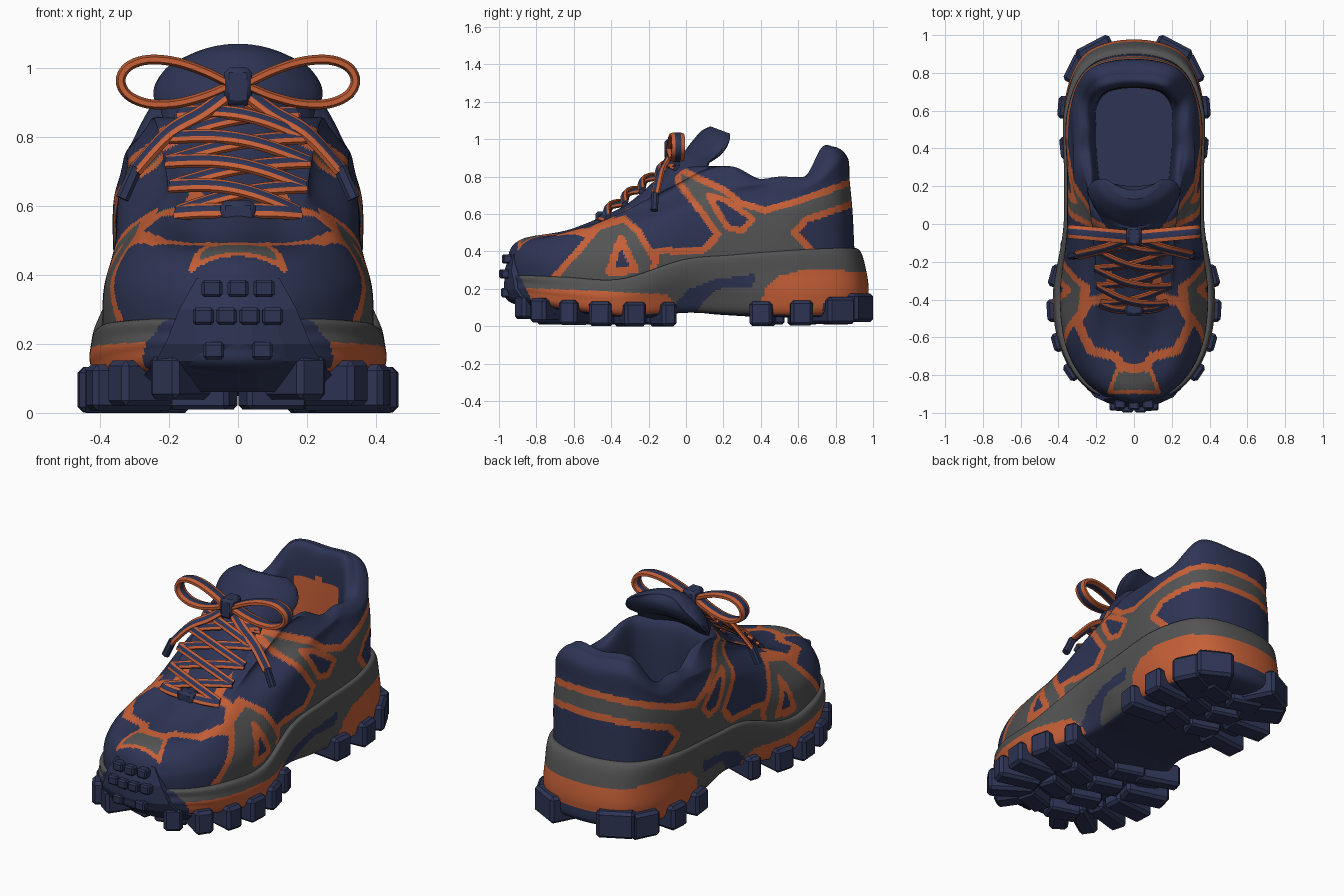
import bpy, bmesh, math
from mathutils import Vector, Matrix

if "Cube" in bpy.data.objects:
    bpy.data.objects.remove(bpy.data.objects["Cube"])

NAVY, ORANGE, GREY = 0, 1, 2
mats = []
for name, c in (("navy", (.027, .035, .09)), ("orange", (.56, .115, .038)), ("grey", (.088, .088, .088))):
    m = bpy.data.materials.new(name)
    m.diffuse_color = (*c, 1)
    m.use_nodes = True
    m.node_tree.nodes["Principled BSDF"].inputs["Base Color"].default_value = m.diffuse_color
    mats.append(m)


def finish(name, bm, smooth=True):
    bmesh.ops.recalc_face_normals(bm, faces=bm.faces)
    me = bpy.data.meshes.new(name)
    bm.to_mesh(me)
    bm.free()
    for m in mats:
        me.materials.append(m)
    ob = bpy.data.objects.new(name, me)
    bpy.context.collection.objects.link(ob)
    if smooth:
        bpy.ops.object.select_all(action='DESELECT')
        ob.select_set(True)
        bpy.context.view_layer.objects.active = ob
        bpy.ops.object.shade_smooth_by_angle(angle=math.radians(40))


def spline(a, b, c, d, t):
    return b + (c - a) * (.5 * t) + (a * 2 - b * 5 + c * 4 - d) * (.5 * t * t) + (b * 3 - a - c * 3 + d) * (.5 * t ** 3)


def smooth_path(pts, n, closed=False):
    k, out = len(pts), []
    for i in range(k if closed else k - 1):
        q = [pts[j % k] if closed else pts[max(0, min(k - 1, j))] for j in range(i - 1, i + 3)]
        out += [spline(*q, s / n) for s in range(n)]
    return out if closed else out + [pts[-1]]


def ring(heel, toe, rear, waist, ball, zh, zr, zw, zb, zt):
    """Foot-shaped closed outline from heel and toe ends, three half widths and five heights."""
    f = (0, .038, .17, .355, .5, .68, .84, .95, 1)
    w = (0, .7 * rear, rear, (rear + waist) / 2, waist, ball, .91 * ball, .57 * ball, 0)
    z = (zh, zh, zr, (zr + zw) / 2, zw, zb, (zb + zt) / 2, zt, zt)
    half = [Vector((x, heel + (toe - heel) * t, h)) for t, x, h in zip(f, w, z)]
    return half + [Vector((-p.x, p.y, p.z)) for p in half[-2:0:-1]]


def skin(bm, loops):
    """Quads between successive closed loops, capped; returns faces by row."""
    vs = [[bm.verts.new(p) for p in l] for l in loops]
    n, rows = len(vs[0]), []
    for a, b in zip(vs, vs[1:]):
        rows.append([bm.faces.new((a[i], a[(i + 1) % n], b[(i + 1) % n], b[i])) for i in range(n)])
    bm.faces.new(vs[0])
    bm.faces.new(vs[-1])
    return rows


def loft(bm, rings, around, up):
    dense = [smooth_path(r, around, True) for r in rings]
    return skin(bm, list(zip(*[smooth_path(list(c), up) for c in zip(*dense)])))


def inside_and_distance(poly, x, y):
    inside, best = False, 9
    if not (min(p[0] for p in poly) - .03 < x < max(p[0] for p in poly) + .03):
        return inside, best
    for (ax, ay), (bx, by) in zip(poly, poly[1:] + poly[:1]):
        if (ay > y) != (by > y) and x < (bx - ax) * (y - ay) / (by - ay) + ax:
            inside = not inside
        dx, dy = bx - ax, by - ay
        t = max(0, min(1, ((x - ax) * dx + (y - ay) * dy) / (dx * dx + dy * dy)))
        best = min(best, math.hypot(x - ax - t * dx, y - ay - t * dy))
    return inside, best


def paint(face, layers, base):
    """Panels with orange piping, laid out in side or top projection."""
    c, col = face.calc_center_median(), base
    for plane, poly, fill, border in layers:
        if plane == "top" and c.z < .36:
            continue
        hit, d = inside_and_distance(poly, *((c.y, c.z) if plane == "side" else (abs(c.x), c.y)))
        col = ORANGE if d < border else fill if hit else col
    face.material_index = col


# Upper: outer wall, padded collar, lining and insole in one loft
outer = [ring(.91, -.95, .33, .33, .39, .2, .2, .2, .2, .2),
         ring(.9, -.955, .35, .355, .385, .42, .42, .42, .38, .36),
         ring(.89, -.88, .355, .345, .31, .62, .6, .6, .53, .465),
         ring(.875, -.6, .335, .31, .22, .78, .7, .71, .67, .525),
         ring(.865, -.24, .315, .315, .235, .9, .77, .765, .82, .69),
         ring(.8, -.04, .27, .27, .25, .95, .81, .79, .85, .85)]
lining = [ring(.73, .075, .22, .22, .21, .9, .75, .74, .8, .8),
          ring(.72, .085, .2, .2, .19, .42, .42, .42, .42, .42)]

brace = [(-.47, .53), (-.33, .575), (-.25, .5), (-.08, .2), (-.76, .2), (-.58, .4)]
brace_window = [(-.41, .29), (-.27, .3), (-.35, .47)]
quarter = [(-.05, .85), (.07, .79), (.2, .73), (.29, .66), (.42, .62), (.6, .67), (.88, .77), (1.3, .79), (1.3, .1),
           (-.2, .1), (-.16, .4), (.1, .41), (.17, .49), (.06, .64), (-.04, .77)]
heel_panel = [(.58, .5), (.64, .57), (.88, .65), (1.3, .67), (1.3, .36), (.72, .36)]
side_window = [(.12, .7), (.2, .68), (.355, .575), (.3, .51), (.22, .53)]
toe_plate = [(-.2, -.72), (.07, -.72), (.13, -.89), (-.2, -.89)]
vamp = [(-.3, -.76), (.06, -.76), (.1, -.7), (.23, -.67), (.3, -.52), (.24, -.41), (.14, -.39), (.1, -.2), (-.3, -.2)]
panels = [("side", brace, GREY, .018), ("side", brace_window, NAVY, .02), ("side", quarter, GREY, .018),
          ("side", heel_panel, NAVY, .018), ("side", side_window, NAVY, .016),
          ("top", toe_plate, GREY, .01), ("top", vamp, NAVY, .024)]
bm = bmesh.new()
UP = 18
for r, row in enumerate(loft(bm, outer + lining, 28, UP)):
    for f in row:
        if r < 5 * UP:
            paint(f, panels, NAVY)
        else:
            c = f.calc_center_median()
            if c.y > .5 and abs(c.x) < .14 and .54 < c.z < .8:
                f.material_index = ORANGE
finish("upper", bm)

# Midsole, pinched under the arch
edge = ring(.975, -.97, .365, .325, .425, .16, .16, .16, .14, .19)
layers = [ring(.6, -.6, .2, .18, .24, .05, .05, .075, .045, .06),
          ring(.93, -.92, .33, .28, .39, .06, .06, .08, .06, .12),
          edge,
          ring(.965, -.965, .365, .365, .425, .29, .29, .27, .2, .23),
          ring(.925, -.96, .365, .37, .41, .41, .4, .35, .25, .27),
          ring(.84, -.86, .32, .32, .36, .41, .4, .35, .25, .27)]
heel_band = [(.38, .02), (.42, .2), (.5, .27), (.62, .3), (1.3, .29), (1.3, .02)]
heel_tread = [(.72, .02), (.74, .14), (1.3, .16), (1.3, .02)]
front_band = [(-1, .02), (-1, .21), (-.6, .195), (-.3, .18), (-.1, .17), (-.04, .1), (0, .02)]
arch = [(-.06, .12), (.02, .2), (.15, .25), (.37, .28), (.36, .21), (.17, .2), (.1, .14), (.05, .06), (-.02, .02)]
sole_panels = [("side", heel_band, ORANGE, 0), ("side", heel_tread, NAVY, 0),
               ("side", front_band, ORANGE, 0), ("side", arch, NAVY, 0)]
bm = bmesh.new()
for r, row in enumerate(loft(bm, layers, 24, 10)):
    for f in row:
        paint(f, sole_panels, GREY)
        c = f.calc_center_median()
        if r < 10 or c.y < -.83 - .5 * (c.z - .15):
            f.material_index = NAVY
finish("midsole", bm)


def block(bm, loc, size, turn=0, bevel=.012):
    part = bmesh.new()
    bmesh.ops.create_cube(part, size=1)
    bmesh.ops.scale(part, vec=size, verts=part.verts)
    bmesh.ops.bevel(part, geom=part.edges[:], offset=bevel, segments=1, affect='EDGES')
    bmesh.ops.transform(part, matrix=Matrix.Translation(loc) @ Matrix.Rotation(turn, 4, 'Z'), verts=part.verts)
    me = bpy.data.meshes.new("tmp")
    part.to_mesh(me)
    part.free()
    bm.from_mesh(me)
    bpy.data.meshes.remove(me)


# Outsole lugs set square to the sole edge, lifting towards heel and toe
bm = bmesh.new()
rim = smooth_path(edge, 24, True)[:8 * 24]
for y, w in ((-.89, .1), (-.78, .1), (-.63, .1), (-.46, .12), (-.27, .12), (-.1, .08), (.41, .12), (.62, .12), (.82, .16), (.93, .2)):
    i = min(range(1, len(rim) - 1), key=lambda k: abs(rim[k].y - y))
    t = (rim[i + 1] - rim[i - 1]).normalized()
    z0, z1 = (.07 if y < 0 else .035) * abs(y) ** 5, .13 + .06 * y ** 4
    for s in (1, -1):
        n = Vector((-t.y * s, t.x, 0)).normalized()
        p = Vector((rim[i].x * s, rim[i].y, (z0 + z1) / 2)) - n * (.12 if y < -.85 else .09)
        block(bm, p, (.25, w, z1 - z0), math.atan2(n.y, n.x), .016)
# Inner tread blocks
for y in (-.72, -.54, -.36, -.18, .45, .63, .8):
    for s in (1, -1):
        block(bm, (s * .1, y, .05), (.18, .11, .08), s * .3)
finish("outsole_lugs", bm, False)

# Toe bumper: tapered shield with grip studs
bm = bmesh.new()
shield = []
for z, w, y in ((.06, .31, -.84), (.15, .24, -.955), (.2, .21, -.975), (.3, .17, -.972), (.39, .12, -.94)):
    front = [Vector((w * t, y + 1.35 * (w * t) ** 2, z)) for t in (-1, -.6, -.2, .2, .6, 1)]
    shield.append(front + [Vector((w, -.7, z)), Vector((-w, -.7, z))])
skin(bm, shield)
for z, y, count, gap in ((.36, -.96, 3, .075), (.28, -.975, 4, .067), (.18, -.97, 2, .14)):
    for k in range(count):
        x = (k - (count - 1) / 2) * gap
        block(bm, (x, y + 1.2 * x * x, z), (.06, .05, .05), 0, .008)
finish("toe_bumper", bm, False)

# Padded tongue: y, z, half width, half thickness, with edges wrapping back
bm = bmesh.new()
tongue = [(-.52, .5, .1, .02), (-.25, .66, .15, .035), (-.02, .86, .2, .05),
          (.09, .95, .245, .085), (.14, 1.02, .215, .075), (.155, 1.06, .15, .03)]
loops = []
for y, z, w, t in smooth_path([Vector(p) for p in tongue], 7):
    bend = .1 * max(0, min(1, (z - .5) / .4))
    loop = []
    for i in range(28):
        a = math.tau * i / 28
        off = t * math.sin(a) - bend * math.cos(a) ** 2
        loop.append((w * math.cos(a), y - .8 * off, z + .6 * off * (1 if z < .9 else .5)))
    loops.append(loop)
skin(bm, loops)
finish("tongue", bm)


def lace(bm, pts, wide, hw=.026, ht=.011, plain=False):
    """Flat cord with a navy middle and orange edges."""
    path = smooth_path([Vector(p) for p in pts], 5)
    section = [(s * u, s * v) for s in (1, -1) for u, v in ((1, .5), (.45, 1), (-.45, 1), (-1, .5))]
    loops = []
    for i, p in enumerate(path):
        t = (path[min(i + 1, len(path) - 1)] - path[max(i - 1, 0)]).normalized()
        b = Vector(wide)
        b = (b - t * b.dot(t)).normalized()
        n = t.cross(b)
        loops.append([p + b * (u * hw) + n * (v * ht) for u, v in section])
    for row in skin(bm, loops):
        for k, f in enumerate(row):
            f.material_index = NAVY if plain or k in (1, 5) else ORANGE


# Crossed laces between evenly spaced eyelets
SLOPE = (0, .7, .7)
bm = bmesh.new()
eyes = [Vector((.17 + .035 * math.sin(math.pi * i / 4), -.42 + .0925 * i, .585 + .071 * i)) for i in range(5)]
for a, b in zip(eyes, eyes[1:]):
    for s in (1, -1):
        lift = .03 + .008 * s
        path = []
        for k in range(7):
            t = k / 6
            p = a.lerp(b, t) + Vector((0, -1, .8)) * lift * math.sin(math.pi * t)
            path.append((s * (a.x + (-b.x - a.x) * t), p.y, p.z))
        lace(bm, path, SLOPE, .022)
lace(bm, [(-.18, -.42, .58), (-.09, -.45, .585), (.09, -.45, .585), (.18, -.42, .58)], SLOPE)
finish("crossed_laces", bm)

# Bow: teardrop loops, tails and tips
bm = bmesh.new()
for s in (1, -1):
    drop = []
    for k in range(13):
        a = math.tau * k / 12
        reach = (1 - math.cos(a)) / 2
        drop.append((s * (.02 + .32 * reach), -.07 + .03 * reach, .95 + .012 * reach + .085 * math.sin(a) * math.sin(a / 2)))
    lace(bm, drop, (0, 1, 0), .036, .014)
    lace(bm, [(s * .02, -.08, .93), (s * .1, -.11, .87), (s * .2, -.14, .81), (s * .3, -.165, .7)], SLOPE, .026, .013)
    lace(bm, [(s * .295, -.164, .71), (s * .335, -.17, .62)], (0, 1, 0), .019, .019, True)
    lace(bm, [(s * .03, -.07, .9), (s * .09, -.08, .87), (s * .18, -.05, .85)], SLOPE, .022)
finish("bow", bm)

# Knot and lace keeper
for name, loc, size in (("bow_knot", (0, -.065, .945), (.08, .1, .11)), ("lace_keeper", (0, -.45, .575), (.1, .07, .08))):
    bm = bmesh.new()
    block(bm, loc, size, 0, .014)
    finish(name, bm)
